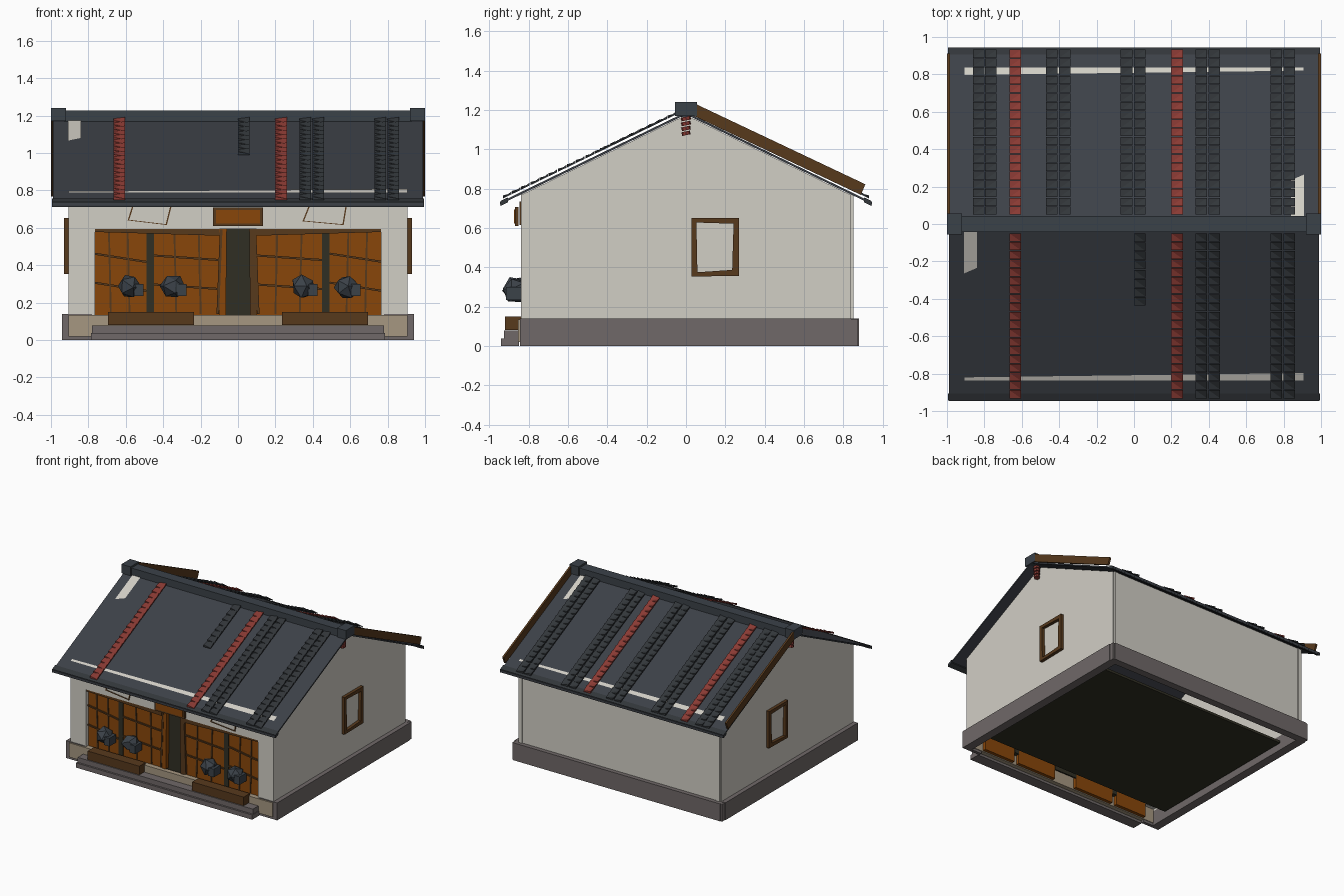
import bpy, bmesh, math, random
from mathutils import Vector

cube = bpy.data.objects.get("Cube")
if cube:
    bpy.data.objects.remove(cube, do_unlink=True)
random.seed(4)


def material(name, r, g, b):
    m = bpy.data.materials.new(name)
    m.use_nodes = True
    m.diffuse_color = (r, g, b, 1)
    m.node_tree.nodes["Principled BSDF"].inputs["Base Color"].default_value = (r, g, b, 1)
    return m


PLASTER = material("plaster", .64, .62, .56)
STONE = material("grey stone", .16, .14, .138)
SAND = material("sand stone", .38, .31, .22)
ROOF = material("slate roof", .046, .052, .064)
TILE = material("dark tile", .032, .037, .042)
RED = material("red tile", .25, .042, .033)
WOOD = material("orange wood", .25, .062, .003)
BROWN = material("brown wood", .095, .041, .012)
OLIVE = material("dark interior", .03, .028, .017)
ROCK = material("blue grey rock", .044, .054, .066)


def finish(name, bm, mat):
    bmesh.ops.recalc_face_normals(bm, faces=bm.faces)
    me = bpy.data.meshes.new(name)
    bm.to_mesh(me)
    bm.free()
    me.materials.append(mat)
    ob = bpy.data.objects.new(name, me)
    bpy.context.collection.objects.link(ob)
    return ob


def add_prism(bm, pts, lo, hi, axis):
    """Extrude a flat outline along x (outline in y,z) or y (outline in x,z)."""
    place = (lambda t, p: (t, *p)) if axis == "x" else (lambda t, p: (p[0], t, p[1]))
    a = [bm.verts.new(place(lo, p)) for p in pts]
    b = [bm.verts.new(place(hi, p)) for p in pts]
    bm.faces.new(a)
    bm.faces.new(b[::-1])
    for i in range(len(pts)):
        j = (i + 1) % len(pts)
        bm.faces.new((a[i], a[j], b[j], b[i]))


def prism(name, pts, lo, hi, axis, mat):
    bm = bmesh.new()
    add_prism(bm, pts, lo, hi, axis)
    return finish(name, bm, mat)


def box(name, x0, x1, y0, y1, z0, z1, mat):
    return prism(name, [(y0, z0), (y1, z0), (y1, z1), (y0, z1)], x0, x1, "x", mat)


def strip(p, q, w):
    """Outline of a bar of width w from p to q."""
    p, q = Vector(p), Vector(q)
    d = (q - p).normalized()
    n = Vector((-d.y, d.x)) * w / 2
    return [tuple(v) for v in (p - n, q - n, q + n, p + n)]


def frame(name, outer, inner, lo, hi, axis, mat):
    """Four mitred boards between two quads."""
    bm = bmesh.new()
    for i in range(4):
        j = (i + 1) % 4
        add_prism(bm, [outer[i], outer[j], inner[j], inner[i]], lo, hi, axis)
    return finish(name, bm, mat)


SLOPE = .485


def roof_z(y, lift=0):
    return 1.19 - SLOPE * abs(y) + lift


# Stone base, sill and steps
for s, side in ((-1, "right"), (1, "left")):
    lo, hi = sorted((s * .87, s * .94))
    box(side + "_base", lo, hi, -.84, .84, 0, .14, STONE)
    lo, hi = sorted((s * .87, s * .935))
    box(side + "_base_corner", lo, hi, .84, .875, 0, .138, STONE)
    lo, hi = sorted((s * .78, s * .94))
    box(side + "_front_base_corner", lo, hi, -.845, -.82, 0, .14, STONE)
box("back_base", -.92, .92, .82, .88, 0, .14, STONE)
box("front_sill", -.905, .905, -.855, -.815, .02, .135, SAND)
box("lower_step", -.785, .785, -.94, -.85, 0, .038, STONE)
box("upper_step", -.78, .78, -.925, -.85, .038, .078, STONE)
box("floor", -.85, .85, -.66, .66, .04, .06, OLIVE)

# Plaster walls with pitched gables
gable = [(-.84, .12), (.84, .12), (.84, roof_z(.84, -.015)), (0, 1.175), (-.84, roof_z(.84, -.015))]
for s, side in ((-1, "right"), (1, "left")):
    lo, hi = sorted((s * .87, s * .905))
    prism(side + "_gable_wall", gable, lo, hi, "x", PLASTER)
    lo, hi = sorted((s * .865, s * .895))
    box(side + "_corner_post", lo, hi, .83, .852, .12, .77, PLASTER)
    lo, hi = sorted((s * .765, s * .9))
    box(side + "_front_pier", lo, hi, -.84, -.79, .135, .77, PLASTER)
box("back_wall", -.87, .87, .81, .845, .12, .77, PLASTER)
box("front_lintel", -.77, .77, -.84, -.79, .595, .77, PLASTER)

# Lattice doors around the central opening
box("dark_doorway", -.1, .1, -.79, -.78, .1, .6, OLIVE)
for s, side in ((-1, "right"), (1, "left")):
    bm = bmesh.new()
    for k, (a, b) in enumerate(((.1, .45), (.49, .77))):
        lo, hi = sorted((s * a, s * b))
        box(f"{side}_door_panel_{k}", lo, hi, -.812, -.785, .025, .595, WOOD)
        for z in (.44, .285):
            tilt = .012 + .01 * k
            add_prism(bm, strip((lo, z + tilt), (hi, z - tilt), .011), -.822, -.8, "y")
    for x in (.2, .33, .58, .68):
        add_prism(bm, strip((s * x, .14), (s * (x + .01), .58), .01), -.819, -.8, "y")
    add_prism(bm, strip((s * .108, .14), (s * .09, .59), .014), -.828, -.785, "y")
    add_prism(bm, [(s * .1, .558), (s * .77, .578), (s * .77, .597), (s * .1, .597)], -.832, -.785, "y")
    finish(side + "_door_lattice", bm, BROWN)
    jamb = [(s * .065, .135), (s * .1, .135), (s * .1, .595), (s * .06, .595)]
    prism(side + "_door_jamb", jamb, -.825, -.78, "y", BROWN if s > 0 else WOOD)
    lo, hi = sorted((s * .45, s * .49))
    box(side + "_dark_post", lo, hi, -.818, -.78, .1, .57, OLIVE)

    # Benches, crooked vent frames and side windows
    lo, hi = sorted((s * .235, s * .695))
    box(side + "_bench", lo, hi, -.92, -.84, .08, .15, BROWN)
    vent = [(.345, .635), (.565, .615), (.585, .735), (.385, .735)]
    if s < 0:
        vent = [(-.59, .64), (-.38, .615), (-.35, .735), (-.56, .735)]
    middle = sum((Vector(p) for p in vent), Vector((0, 0))) / 4
    vent_hole = [tuple(middle + (Vector(p) - middle) * .93) for p in vent]
    frame(side + "_vent_frame", vent, vent_hole, -.848, -.835, "y", BROWN)
    window = [(.028, .353), (.27, .357), (.27, .652), (.028, .652)]
    window_hole = [(.058, .375), (.235, .387), (.242, .622), (.053, .628)]
    frame(side + "_window_frame", window, window_hole, *sorted((s * .9, s * .93)), "x", BROWN)

# Board above the entrance
box("entrance_board", -.133, .133, -.871, -.853, .61, .708, BROWN)
box("entrance_board_face", -.118, .118, -.875, -.87, .623, .695, WOOD)

# Faceted rocks
for i, x in enumerate((-.58, -.35, .35, .58)):
    bm = bmesh.new()
    bmesh.ops.create_icosphere(bm, subdivisions=1, radius=.07)
    for v in bm.verts:
        v.co *= random.uniform(.88, 1.06)
    rock = finish(f"rock_{i}", bm, ROCK)
    rock.location = (x, -.865, .285)
    rock.rotation_euler = (.4, .5, i)
    box(f"rock_chip_{i}", x + .025, x + .075, -.915, -.83, .235, .3, ROCK)


def patch(name, s, corners):
    """Thin plaster showing through one slope."""
    bm = bmesh.new()
    bm.faces.new([bm.verts.new((s * x, s * y, roof_z(y, .004))) for x, y in corners])
    finish(name, bm, PLASTER)


# Roof slopes, eave trims, exposed plaster patches and barge boards
for s, side in ((-1, "front"), (1, "back")):
    def slope(a, b, low, high):
        return [(s * a, roof_z(a, low)), (s * b, roof_z(b, low)),
                (s * b, roof_z(b, high)), (s * a, roof_z(a, high))]

    prism(side + "_roof", slope(0, .945, -.012, 0), -.99, .99, "x", ROOF)
    prism(side + "_eave_trim", slope(.905, .943, -.02, .005), -.995, .995, "x", TILE)
    patch(side + "_eave_gap", s, [(.905, .82), (.905, .836), (-.905, .836), (-.905, .797)])
    patch(side + "_roof_patch", s, [(.91, .04), (.84, .04), (.84, .235), (.91, .265)])
for s, side in ((-1, "right"), (1, "left")):
    board = [(.03, roof_z(.03)), (.89, roof_z(.89, .01)), (.912, roof_z(.912, .075)), (.05, roof_z(.05, .065))]
    prism(side + "_barge_board", board, *sorted((s * .984, s * .999)), "x", BROWN)

# Ridge beam with end blocks
box("ridge_beam", -.93, .93, -.042, .042, 1.165, 1.228, ROCK)
for s, side in ((-1, "right"), (1, "left")):
    box(side + "_ridge_end", *sorted((s * .92, s)), -.055, .055, 1.17, 1.242, ROCK)


def tile_row(name, x, s, end, mat):
    """Thin twisted tiles hovering in a row down one slope."""
    bm = bmesh.new()
    n = round((end - .05) / .047)
    step = (end - .05) / n
    for i in range(n):
        a = .05 + i * step
        b = a + step * .93
        rim = [(x - .031, a, .018), (x + .031, a, .026), (x + .031, b, .017), (x - .031, b, .028)]
        top = [bm.verts.new((u, s * v, roof_z(v, h))) for u, v, h in rim]
        low = [bm.verts.new((u, s * v, roof_z(v, .012))) for u, v, h in rim]
        bm.faces.new(low)
        bm.faces.new(top[:3])
        bm.faces.new((top[0], top[2], top[3]))
        for k in range(4):
            j = (k + 1) % 4
            bm.faces.new((low[k], low[j], top[j], top[k]))
    finish(name, bm, mat)


# Rows of roof tiles
shared = (.36, .43, .76, .83)
for s, side, xs in ((-1, "front", shared), (1, "back", shared + (-.83, -.765, -.44, -.37, -.04, .03))):
    for i, x in enumerate(xs):
        tile_row(f"{side}_dark_tiles_{i}", x, s, .935, TILE)
    for i, x in enumerate((-.635, .23)):
        tile_row(f"{side}_red_tiles_{i}", x, s, .935, RED)
tile_row("front_short_tiles", .03, -1, .44, TILE)

# Stacked red ornaments hanging under each end of the ridge
for s, side in ((-1, "right"), (1, "left")):
    for i in range(4):
        bpy.ops.mesh.primitive_cylinder_add(vertices=8, radius=.025 - .001 * i, depth=.019,
                                            location=(s * .935, 0, 1.157 - .025 * i),
                                            rotation=(math.radians(12), 0, 0))
        ob = bpy.context.object
        ob.name = f"{side}_ridge_ornament_{i}"
        ob.data.materials.append(RED)
